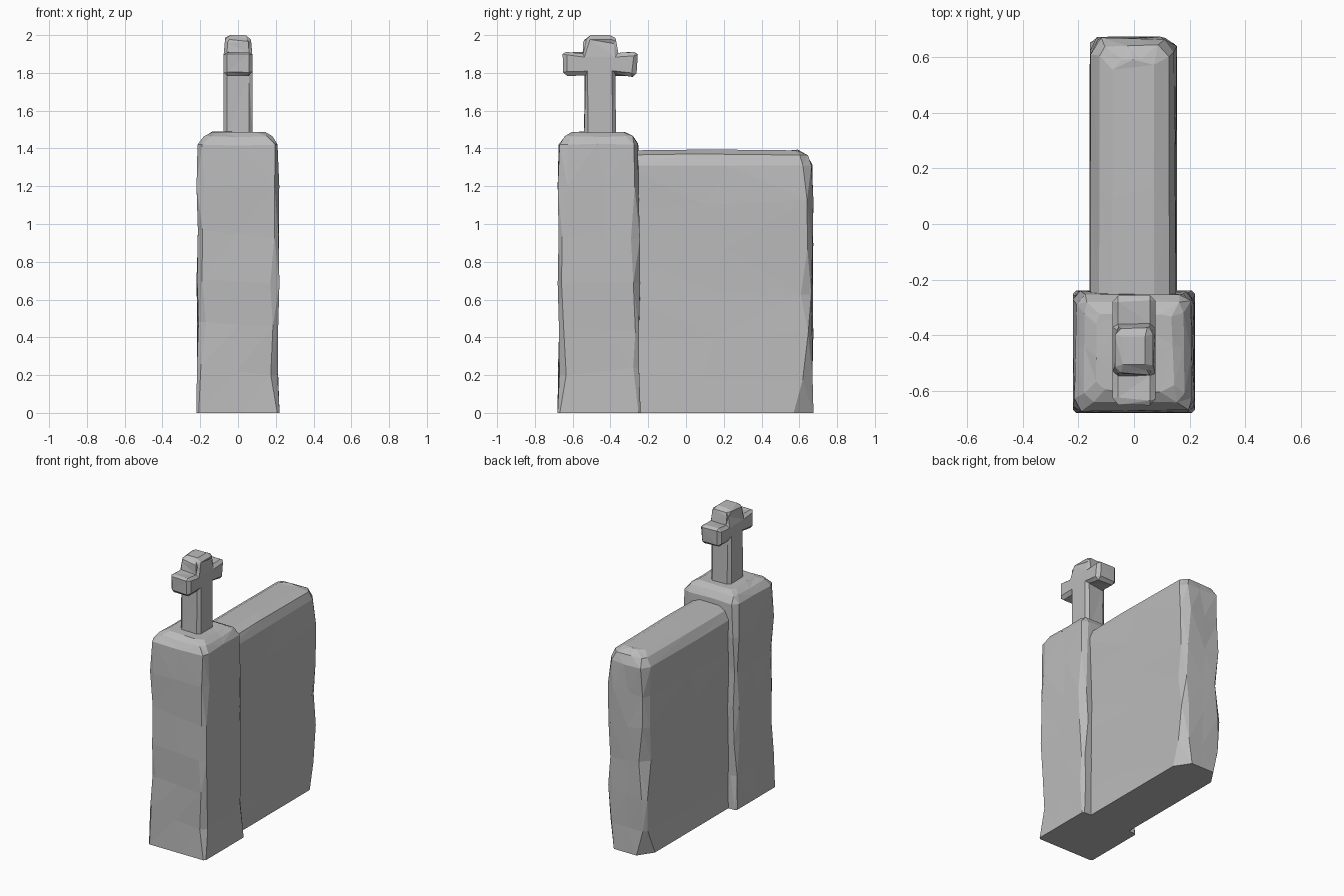
import bpy, bmesh, random

cube = bpy.data.objects.get("Cube")
if cube:
    bpy.data.objects.remove(cube, do_unlink=True)

stone = bpy.data.materials.new("grey stone")
stone.use_nodes = True
GREY = (0.5, 0.5, 0.5, 1)
stone.diffuse_color = GREY
stone.node_tree.nodes["Principled BSDF"].inputs["Base Color"].default_value = GREY


def finish(name, bm):
    bmesh.ops.triangulate(bm, faces=[f for f in bm.faces if len(f.verts) > 3])
    bmesh.ops.recalc_face_normals(bm, faces=bm.faces)
    mesh = bpy.data.meshes.new(name)
    bm.to_mesh(mesh)
    bm.free()
    mesh.materials.append(stone)
    obj = bpy.data.objects.new(name, mesh)
    bpy.context.collection.objects.link(obj)
    return obj


def hewn_block(name, x0, x1, y0, y1, rings, chamfer, seed, chip=0):
    """Loft chamfered rectangles with irregular, chipped corner edges."""
    rnd = random.Random(seed)
    bm = bmesh.new()
    loops = []
    for i, (z, inset) in enumerate(rings):
        a, b, c, d = x0 + inset, x1 - inset, y0 + inset, y1 - inset
        corners = [(a, c, 1, 1), (b, c, -1, 1), (b, d, -1, -1), (a, d, 1, -1)]
        loop = []
        for k, (x, y, sx, sy) in enumerate(corners):
            u = chamfer * rnd.uniform(0.5, 1.5)
            v = chamfer * rnd.uniform(0.5, 1.5)
            if i == 0:
                u, v = (chip, chip * 1.5) if chip and k > 1 else (0.012, 0.012)
            dent = rnd.uniform(0, 0.012) if i else 0
            drop = rnd.uniform(-0.03, 0.03) if 0 < i < len(rings) - 3 else 0
            on_x = (x + sx * dent, y + sy * v, z + drop)
            on_y = (x + sx * u, y + sy * dent, z + drop)
            loop += [on_x, on_y] if k % 2 == 0 else [on_y, on_x]
        # a slightly uneven point in the middle of every flat side
        full = []
        for k, p in enumerate(loop):
            full.append(bm.verts.new(p))
            if k % 2:
                q = loop[(k + 1) % len(loop)]
                t = rnd.uniform(0.4, 0.6)
                m = [s + (e - s) * t for s, e in zip(p, q)]
                if i:
                    m[2] += rnd.uniform(-0.006, 0.006)
                full.append(bm.verts.new(m))
        loops.append(full)
    n = len(loops[0])
    for low, high in zip(loops, loops[1:]):
        for k in range(n):
            j = (k + 1) % n
            bm.faces.new((low[k], low[j], high[j], high[k]))
    bm.faces.new(loops[0][::-1])
    bm.faces.new(loops[-1])
    return finish(name, bm)


# Tall square pillar
levels = [0, 0.22, 0.46, 0.7, 0.95, 1.2]
hewn_block("pillar", -0.22, 0.22, -0.68, -0.24,
           [(z, 0) for z in levels] + [(1.42, 0.004), (1.465, 0.03), (1.487, 0.075)],
           0.035, 4)

# Wall slab, its front end buried in the pillar
hewn_block("wall_slab", -0.16, 0.155, -0.38, 0.675,
           [(0, 0)] + [(z, 0) for z in (0.16, 0.4, 0.65, 0.88, 1.1)]
           + [(1.31, 0.002), (1.365, 0.025), (1.39, 0.075)],
           0.045, 9, chip=0.07)

# Cross on top, outlined in the y-z plane and extruded across x
bm = bmesh.new()
half = [(0.085, 1.45), (0.08, 1.79), (0.19, 1.78), (0.195, 1.915),
        (0.095, 1.905), (0.085, 1.965), (0.07, 2.0)]
outline = [(-0.455 + y, z) for y, z in half] + [(-0.455 - y, z) for y, z in reversed(half)]
sides = []
for side in (-1, 1):
    sides.append([bm.verts.new((side * (0.06 if z > 1.99 else 0.077), y, z))
                  for y, z in outline])
n = len(outline)
for k in range(n):
    j = (k + 1) % n
    bm.faces.new((sides[0][k], sides[0][j], sides[1][j], sides[1][k]))
bm.faces.new(sides[0][::-1])
bm.faces.new(sides[1])
bmesh.ops.recalc_face_normals(bm, faces=bm.faces)

# Chamfer the arm ends, the top and the long edges
sharp = [e for e in bm.edges if e.calc_face_angle(0) > 0.9 and e.is_convex]
bmesh.ops.bevel(bm, geom=sharp, offset=0.02, segments=1, affect='EDGES')
rnd = random.Random(2)
for v in bm.verts:
    if 1.5 < v.co.z < 1.99:
        v.co.y += rnd.uniform(-0.006, 0.006)
        v.co.z += rnd.uniform(-0.006, 0.006)
finish("cross", bm)
